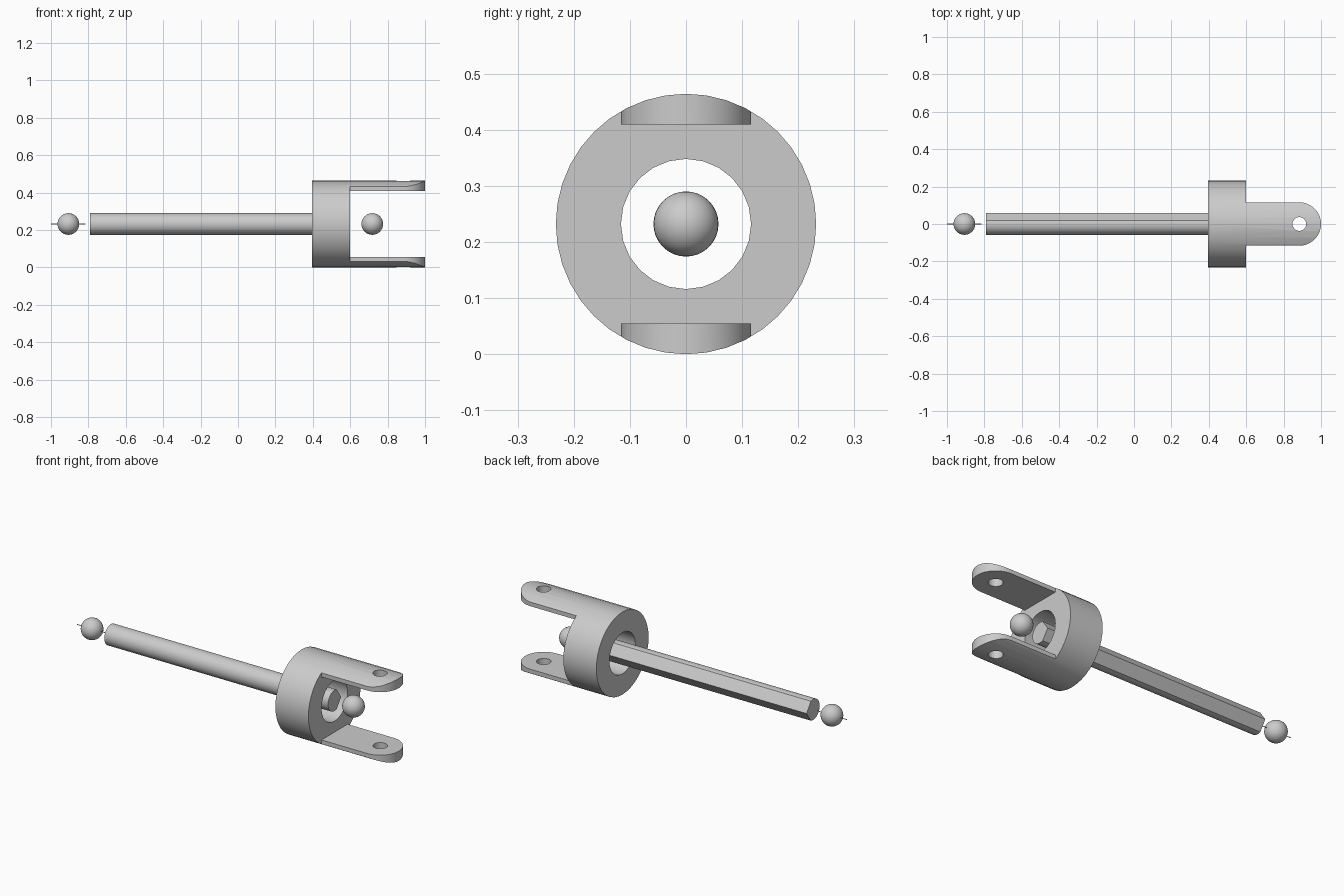
import bpy
import math
from mathutils import Vector

cube = bpy.data.objects.get("Cube")
if cube:
    bpy.data.objects.remove(cube, do_unlink=True)

AXIS = 0.232         # height of the shaft axis, also the collar radius
FACE = 0.6           # x of the collar face where the arms begin
ARM = 0.116          # half width of an arm, also the bore radius
PIN = 1.0 - ARM      # x of the pin holes
ROD = 0.058          # rod and ball radius

grey = bpy.data.materials.new("plain grey")
grey.use_nodes = True
grey.diffuse_color = (0.6, 0.6, 0.6, 1)
grey.node_tree.nodes["Principled BSDF"].inputs["Base Color"].default_value = (0.6, 0.6, 0.6, 1)


def arc(radius, start, end, steps, cx=0.0):
    """Points on an arc, angles in degrees."""
    angles = [math.radians(start + (end - start) * i / steps) for i in range(steps + 1)]
    return [(cx + radius * math.cos(a), radius * math.sin(a)) for a in angles]


def prism(name, outline, low, high, along):
    """Extrude an outline: (y, z) about the axis along X, or (x, y) along Z."""
    def place(p, d):
        return Vector((d, p[0], p[1] + AXIS)) if along == "X" else Vector((p[0], p[1], d))
    n = len(outline)
    verts = [place(p, d) for d in (low, high) for p in outline]
    faces = [tuple(reversed(range(n))), tuple(range(n, 2 * n))]
    faces += [(i, (i + 1) % n, n + (i + 1) % n, n + i) for i in range(n)]
    mesh = bpy.data.meshes.new(name)
    mesh.from_pydata(verts, [], faces)
    mesh.materials.append(grey)
    obj = bpy.data.objects.new(name, mesh)
    bpy.context.collection.objects.link(obj)
    return obj


def select(obj):
    bpy.ops.object.select_all(action="DESELECT")
    obj.select_set(True)
    bpy.context.view_layer.objects.active = obj


def smooth(obj):
    select(obj)
    bpy.ops.object.shade_smooth_by_angle(angle=math.radians(30))


def cut(obj, cutter, operation="DIFFERENCE"):
    cutter.hide_render = True
    mod = obj.modifiers.new("cut", "BOOLEAN")
    mod.operation = operation
    mod.solver = "EXACT"
    mod.object = cutter
    select(obj)
    bpy.ops.object.modifier_apply(modifier=mod.name)
    bpy.data.objects.remove(cutter, do_unlink=True)


# Forked collar: a round bar trimmed in plan to a collar with a round-ended tongue
fork = prism("forked_collar", arc(AXIS, 0, 360, 40)[:-1], 0.395, 1.1, "X")
plan = [(0.3, -0.3), (FACE, -0.3), (FACE, -ARM)]
plan += arc(ARM, -90, 90, 18, PIN)
plan += [(FACE, ARM), (FACE, 0.3), (0.3, 0.3)]
cut(fork, prism("plan_cutter", plan, -0.1, 0.6, "Z"), "INTERSECT")

# Open the gap between the arms, then the bore and the pin holes
gap = [(-0.3, -0.177), (0.3, -0.177), (0.3, 0.177), (-0.3, 0.177)]
cut(fork, prism("gap_cutter", gap, FACE, 1.2, "X"))
cut(fork, prism("bore_cutter", arc(ARM, 0, 360, 24)[:-1], 0.2, 0.8, "X"))
cut(fork, prism("pin_cutter", arc(0.037, 0, 360, 24, PIN)[:-1], -0.1, 0.6, "Z"))
smooth(fork)

# Rod: round at the front, two flats meeting in a ridge at the back
rod = prism("rod", [(ROD, 0)] + arc(ROD, 70, 290, 22), -0.79, FACE, "X")
smooth(rod)

# Thin axis wire through the outer ball
smooth(prism("axis_wire", arc(0.002, 0, 360, 8)[:-1], -1.0, -0.815, "X"))

# Balls at both ends
for name, x in (("outer_ball", -0.907), ("inner_ball", 0.718)):
    bpy.ops.mesh.primitive_uv_sphere_add(segments=32, ring_count=16, radius=ROD,
                                         location=(x, 0, AXIS))
    ball = bpy.context.object
    ball.name = name
    ball.data.materials.append(grey)
    smooth(ball)
